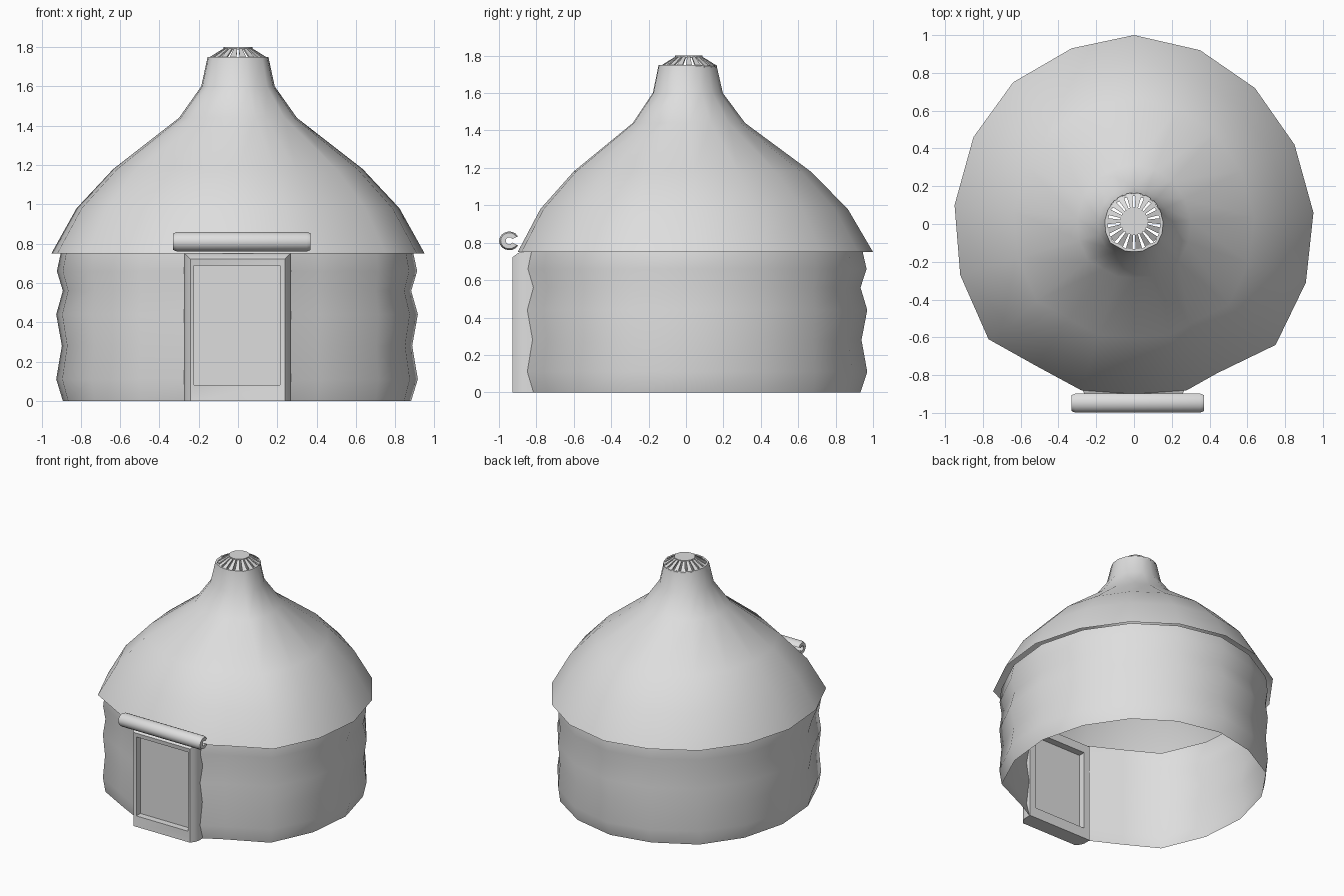
import bpy, bmesh, math
from math import sin, cos, pi, radians

if "Cube" in bpy.data.objects:
    bpy.data.objects.remove(bpy.data.objects["Cube"], do_unlink=True)

GREY = (0.73, 0.73, 0.73, 1)
felt = bpy.data.materials.new("pale grey felt")
felt.use_nodes = True
felt.diffuse_color = GREY
felt.node_tree.nodes["Principled BSDF"].inputs["Base Color"].default_value = GREY


def skin(name, rings, closed=True, caps=False, wrap=False, smooth=50):
    """Bridge a list of point rings into one object."""
    bm = bmesh.new()
    loops = [[bm.verts.new(p) for p in ring] for ring in rings]
    n = len(loops[0])
    pairs = list(zip(loops, loops[1:]))
    if wrap:
        pairs.append((loops[-1], loops[0]))
    for a, b in pairs:
        for i in range(n if closed else n - 1):
            j = (i + 1) % n
            bm.faces.new((a[i], a[j], b[j], b[i]))
    if caps:
        bm.faces.new(loops[0][::-1])
        bm.faces.new(loops[-1])
    if caps or wrap:
        bmesh.ops.recalc_face_normals(bm, faces=bm.faces)
    mesh = bpy.data.meshes.new(name)
    bm.to_mesh(mesh)
    bm.free()
    mesh.materials.append(felt)
    obj = bpy.data.objects.new(name, mesh)
    bpy.context.collection.objects.link(obj)
    bpy.ops.object.select_all(action="DESELECT")
    obj.select_set(True)
    bpy.context.view_layer.objects.active = obj
    bpy.ops.object.shade_smooth_by_angle(angle=radians(smooth))


def rect(x0, x1, z0, z1, y, inset=0):
    return [(x0 + inset, y, z0), (x1 - inset, y, z0),
            (x1 - inset, y, z1 - inset), (x0 + inset, y, z1 - inset)]


# Ground plan, anticlockwise from one side of the doorway to the other
plan = [(0.28, -0.88), (0.44, -0.79), (0.75, -0.64), (0.91, -0.31), (0.95, 0.06),
        (0.85, 0.42), (0.64, 0.72), (0.35, 0.92), (0, 1), (-0.33, 0.93),
        (-0.64, 0.75), (-0.85, 0.46), (-0.95, 0.1), (-0.92, -0.27),
        (-0.77, -0.61), (-0.52, -0.75), (-0.28, -0.88)]

# Roof: the plan shrunk ring by ring into a bell with a narrow neck
eave = plan + [(0, -0.9)]
roof_profile = [(1, 0.75), (0.865, 0.98), (0.668, 1.18), (0.316, 1.44),
                (0.197, 1.60), (0.163, 1.75), (0.148, 1.75), (0.148, 1.72)]
skin("roof", [[(s * x, s * y, z) for x, y in eave] for s, z in roof_profile])

# Wall: wavy felt band, open where the doorway stands
folds = [(0, -1), (0.11, 1), (0.28, -0.7), (0.44, 1), (0.56, -1), (0.66, 0.8), (0.77, -0.6)]
wall_rings = []
for z, wave in folds:
    points = []
    for x, y in plan:
        ripple = 0.35 + 0.65 * abs(cos(2 * math.atan2(y, x)))
        s = 0.951 + 0.018 * wave * ripple
        points.append((s * x - 0.005, s * y, z))
    wall_rings.append(points)
skin("wall", wall_rings, closed=False)

# Door frame with rounded outer edges, and recessed door panel
outer, inner = (-0.275, 0.27, 0, 0.755), (-0.225, 0.215, 0.08, 0.69)
skin("door_frame", [rect(*outer, -0.81), rect(*outer, -0.87),
                    rect(*outer, -0.9, 0.012), rect(*outer, -0.927, 0.032),
                    rect(*inner, -0.92), rect(*inner, -0.81)], wrap=True)
skin("door_panel", [rect(*inner, -0.87), rect(*inner, -0.862)], caps=True)

# Rolled door curtain: C-shaped section with its slot towards the wall
arc = [radians(30 + 300 * i / 14) for i in range(15)]
section = [(0.054 * cos(a), 0.05 * sin(a)) for a in arc]
section += [(0.022 * cos(a), 0.022 * sin(a)) for a in reversed(arc)]
ends = [(-0.33, 0.85), (-0.31, 1), (0.35, 1), (0.37, 0.85)]
skin("rolled_curtain", [[(x, -0.945 + s * y, 0.81 + s * z) for y, z in section]
                        for x, s in ends], caps=True)

# Crown: radial slats rising from the neck to a small cap
hub_y = 0.015
count = 18
for i in range(count):
    a = 2 * pi * i / count
    rings = []
    for r, z, w in [(0.15, 1.746, 0.017), (0.068, 1.797, 0.008)]:
        rings.append([(r * cos(a) - s * w * sin(a), hub_y + r * sin(a) + s * w * cos(a), z + dz)
                      for s, dz in [(-1, -0.01), (1, -0.01), (1, 0), (-1, 0)]])
    skin("crown_slat_%02d" % (i + 1), rings, caps=True)
rim = [2 * pi * i / 24 for i in range(24)]
skin("crown_cap", [[(0.073 * cos(a), hub_y + 0.073 * sin(a), z) for a in rim]
                   for z in (1.787, 1.8)], caps=True)
